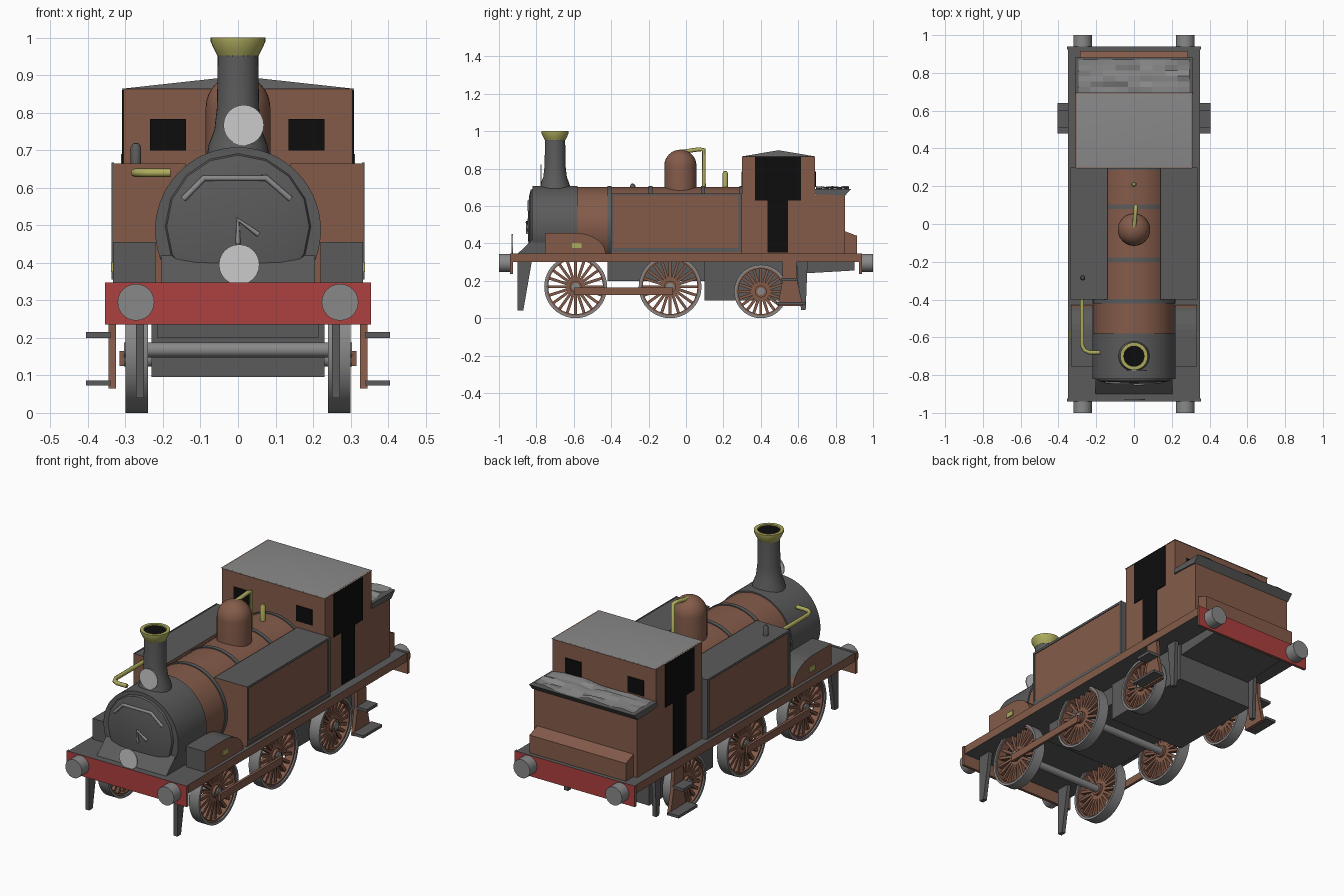
import bpy, bmesh, math, random
from mathutils import Matrix, Vector

random.seed(4)
cube = bpy.data.objects.get("Cube")
if cube:
    bpy.data.objects.remove(cube, do_unlink=True)


def material(name, r, g, b):
    m = bpy.data.materials.new(name)
    m.use_nodes = True
    m.diffuse_color = (r, g, b, 1)
    node = m.node_tree.nodes["Principled BSDF"]
    node.inputs["Base Color"].default_value = (r, g, b, 1)
    node.inputs["Roughness"].default_value = 0.8
    return m


BROWN = material("brown paint", 0.23, 0.105, 0.068)
DARK = material("dark grey", 0.105, 0.105, 0.105)
MID = material("mid grey", 0.25, 0.25, 0.25)
PALE = material("pale lamp", 0.6, 0.6, 0.6)
BRASS = material("brass", 0.42, 0.41, 0.11)
BLACK = material("black", 0.004, 0.004, 0.004)
RED = material("red beam", 0.42, 0.05, 0.05)


def finish(name, bm, mat, rules=(), smooth=False):
    """rules: (axis index, sign, material) for faces looking that way."""
    bmesh.ops.recalc_face_normals(bm, faces=bm.faces)
    me = bpy.data.meshes.new(name)
    me.materials.append(mat)
    for i, (axis, sign, m) in enumerate(rules):
        me.materials.append(m)
        for f in bm.faces:
            if f.normal[axis] * sign > 0.5:
                f.material_index = i + 1
    bm.to_mesh(me)
    bm.free()
    ob = bpy.data.objects.new(name, me)
    bpy.context.collection.objects.link(ob)
    if smooth:
        bpy.ops.object.select_all(action="DESELECT")
        ob.select_set(True)
        bpy.context.view_layer.objects.active = ob
        bpy.ops.object.shade_smooth_by_angle(angle=math.radians(35))
    return ob


def prism(name, pts, axis, a, b, mat, rules=(), smooth=False):
    """Extrude a profile along x (points are y,z) or y (points are x,z)."""
    bm = bmesh.new()
    place = (lambda t, p: (t, *p)) if axis == "x" else (lambda t, p: (p[0], t, p[1]))
    ends = [[bm.verts.new(place(t, p)) for p in pts] for t in (a, b)]
    for e in ends:
        bm.faces.new(e)
    n = len(pts)
    for i in range(n):
        j = (i + 1) % n
        bm.faces.new((ends[0][i], ends[0][j], ends[1][j], ends[1][i]))
    return finish(name, bm, mat, rules, smooth)


def box(name, x, y, z, mat, rules=()):
    pts = [(y[0], z[0]), (y[1], z[0]), (y[1], z[1]), (y[0], z[1])]
    return prism(name, pts, "x", x[0], x[1], mat, rules)


def lathe(name, profile, axis, loc, mat, steps=32, closed=False):
    """Spin (radius, height) points; height runs along the axis."""
    bm = bmesh.new()
    vs = [bm.verts.new((r, 0, h)) for r, h in profile]
    pairs = list(zip(vs, vs[1:])) + ([(vs[-1], vs[0])] if closed else [])
    es = [bm.edges.new(p) for p in pairs]
    bmesh.ops.spin(bm, geom=vs + es, cent=(0, 0, 0), axis=(0, 0, 1),
                   angle=math.tau, steps=steps)
    bmesh.ops.remove_doubles(bm, verts=bm.verts, dist=1e-5)
    rot = Vector(axis).to_track_quat("Z", "Y").to_matrix().to_4x4()
    bm.transform(Matrix.Translation(loc) @ rot)
    return finish(name, bm, mat, smooth=True)


def rod(name, axis, loc, r, length, mat, steps=24):
    return lathe(name, [(0, 0), (r, 0), (r, length), (0, length)], axis, loc, mat, steps)


def pipe(name, points, r, mat):
    cu = bpy.data.curves.new(name, "CURVE")
    cu.dimensions = "3D"
    cu.bevel_depth, cu.bevel_resolution, cu.use_fill_caps = r, 2, True
    sp = cu.splines.new("POLY")
    sp.points.add(len(points) - 1)
    for p, co in zip(sp.points, points):
        p.co = (*co, 1)
    cu.materials.append(mat)
    ob = bpy.data.objects.new(name, cu)
    bpy.context.collection.objects.link(ob)
    bpy.ops.object.select_all(action="DESELECT")
    ob.select_set(True)
    bpy.context.view_layer.objects.active = ob
    bpy.ops.object.convert(target="MESH")


X, Y, Z = (1, 0, 0), (0, 1, 0), (0, 0, 1)
UP, DOWN = (2, 1, DARK), (2, -1, DARK)

# Footplate, buffer beams and underframe
box("footplate", (-0.35, 0.35), (-0.93, 0.93), (0.3, 0.345), BROWN, [UP, DOWN])
for s, end in ((-1, "front"), (1, "rear")):
    box(end + "_beam", (-0.355, 0.355), sorted((s * 0.925, s * 0.94)), (0.235, 0.347),
        BROWN, [(1, s, RED), UP])
    for x in (-0.272, 0.272):
        rod(end + "_buffer", (0, s, 0), (x, s * 0.938, 0.295), 0.049, 0.062, MID)
box("middle_frame", (-0.215, 0.215), (-0.42, 0.1), (0.2, 0.3), DARK)
box("rear_frame", (-0.23, 0.23), (0.1, 0.64), (0.095, 0.3), DARK)
prism("rear_drag_box", [(0.64, 0.24), (0.9, 0.255), (0.9, 0.3), (0.64, 0.3)], "x",
      -0.22, 0.22, DARK)

# Boiler, smokebox and bands share one arched section
def arch(name, r, y0, y1, mat):
    pts = []
    for i in range(49):
        a = math.radians(-50 + 280 * i / 48)
        pts.append((r * math.cos(a), max(0.32, 0.487 + r * math.sin(a))))
    prism(name, pts, "y", y0, y1, mat, smooth=True)


arch("boiler", 0.214, -0.6, 0.31, BROWN)
arch("smokebox", 0.221, -0.82, -0.58, DARK)
for y in (-0.42, -0.2, 0.08, 0.285):
    arch("boiler_band", 0.219, y, y + 0.022, DARK)
prism("smokebox_saddle", [(-0.9, 0.345), (-0.82, 0.42), (-0.58, 0.42), (-0.58, 0.345)],
      "x", -0.205, 0.205, DARK)
lathe("smokebox_door", [(0.195, 0), (0.19, 0.012), (0.15, 0.022), (0, 0.03)],
      (0, -1, 0), (0, -0.818, 0.497), DARK, 16)
pipe("door_strap", [(-0.145, -0.838, 0.57), (-0.09, -0.84, 0.626), (0.075, -0.84, 0.626),
                    (0.14, -0.838, 0.57)], 0.008, MID)
pipe("door_handle", [(0, -0.847, 0.45), (0, -0.85, 0.515), (0.055, -0.847, 0.475)],
     0.007, MID)

# Chimney, dome and fittings
lathe("chimney", [(0.085, -0.02), (0.078, 0.02), (0.063, 0.06), (0.056, 0.12), (0.054, 0.26)],
      Z, (0, -0.7, 0.695), DARK)
lathe("chimney_cap", [(0.055, 0), (0.06, 0.01), (0.073, 0.037), (0.073, 0.048),
                      (0.055, 0.048), (0.05, 0)], Z, (0, -0.7, 0.952), BRASS, closed=True)
rod("chimney_opening", Z, (0, -0.7, 0.95), 0.054, 0.044, BLACK)
dome = [(0.086, 0)] + [(0.086 * math.cos(a * math.pi / 16), 0.165 + 0.086 * math.sin(a * math.pi / 16))
                       for a in range(8)] + [(0, 0.251)]
lathe("dome", dome, Z, (0, -0.03, 0.65), BROWN)
pipe("safety_pipe", [(0, -0.03, 0.888), (0.008, 0.07, 0.903), (0.01, 0.095, 0.9),
                     (0.01, 0.095, 0.69)], 0.011, BRASS)
lathe("whistle", [(0.014, 0), (0.014, 0.09), (0.008, 0.1), (0, 0.103)], Z, (0, 0.21, 0.685), BRASS, 12)
lathe("tank_vent", [(0.014, 0), (0.014, 0.045), (0.008, 0.055), (0, 0.057)],
      Z, (-0.272, -0.285, 0.663), DARK, 12)
pipe("ejector_pipe", [(-0.275, -0.39, 0.64), (-0.275, -0.64, 0.64), (-0.262, -0.668, 0.64),
                      (-0.235, -0.68, 0.64), (-0.18, -0.68, 0.64)], 0.011, BRASS)
rod("upper_lamp", (0, -1, 0), (0.015, -0.772, 0.767), 0.054, 0.006, PALE)
rod("lower_lamp", (0, -1, 0), (0.003, -0.926, 0.395), 0.054, 0.006, PALE)

# Cab with hipped roof
box("cab", (-0.305, 0.305), (0.3, 0.69), (0.345, 0.865), BROWN)
bm = bmesh.new()
bmesh.ops.create_cone(bm, cap_ends=True, segments=4, radius1=math.sqrt(0.5), radius2=0, depth=1,
                      matrix=Matrix.Rotation(math.pi / 4, 4, "Z"))
bm.transform(Matrix.Translation((0, 0.495, 0.881)) @ Matrix.Diagonal((0.62, 0.4, 0.034, 1)))
finish("cab_roof", bm, MID, smooth=True)
for x in (-0.187, 0.183):
    for y in (0.3, 0.69):
        box("cab_window", (x - 0.048, x + 0.048), (y - 0.004, y + 0.004), (0.7, 0.783), BLACK)

# Bunker with flared rim, rear locker and coal
box("bunker", (-0.305, 0.305), (0.68, 0.85), (0.345, 0.66), BROWN)
prism("bunker_rim", [(0.688, 0.663), (0.85, 0.655), (0.882, 0.69), (0.688, 0.69)], "x",
      -0.312, 0.312, DARK)
prism("rear_locker", [(0.84, 0.345), (0.915, 0.345), (0.915, 0.44), (0.85, 0.465)], "x",
      -0.285, 0.285, BROWN)
bm = bmesh.new()
bmesh.ops.create_grid(bm, x_segments=9, y_segments=6, size=0.5)
for v in bm.verts:
    v.co.z = random.uniform(0, 0.018)
bm.transform(Matrix.Translation((0, 0.783, 0.689)) @ Matrix.Diagonal((0.59, 0.175, 1, 1)))
finish("coal", bm, MID)


# Spoked wheel, built around its axle
def wheel(s, y, r):
    loc = (s * 0.27, y, r)
    def ring(name, r0, r1, w, mat):
        lathe(name, [(r0, -w), (r1, -w), (r1, w), (r0, w)], X, loc, mat, 40, True)
    ring("wheel_tyre", r - 0.013, r, 0.03, MID)
    ring("wheel_rim", r - 0.022, r - 0.012, 0.022, BROWN)
    rod("wheel_hub", (s, 0, 0), (s * 0.245, y, r), 0.032, 0.052, BROWN)
    rod("wheel_cap", (s, 0, 0), (s * 0.29, y, r), 0.02, 0.014, MID)
    bm = bmesh.new()
    for k in range(20):
        m = (Matrix.Translation(loc) @ Matrix.Rotation(math.tau * k / 20, 4, "X")
             @ Matrix.Translation((0, 0, r / 2)) @ Matrix.Diagonal((0.024, 0.015, r - 0.034, 1)))
        bmesh.ops.create_cube(bm, size=1, matrix=m)
    finish("wheel_spokes", bm, BROWN)


AXLES = ((-0.59, 0.168), (-0.085, 0.168), (0.4, 0.143))
for y, r in AXLES:
    rod("axle", X, (-0.26, y, r), 0.02, 0.52, MID)

# Parts repeated on both sides
for s in (-1, 1):
    def span(a, b):
        return sorted((s * a, s * b))

    for y, r in AXLES:
        wheel(s, y, r)
    box("coupling_rod", span(0.302, 0.316), (-0.6, -0.07), (0.125, 0.165), BROWN)

    box("side_tank", span(0.14, 0.333), (-0.4, 0.3), (0.345, 0.665), BROWN, [UP, (1, 1, DARK)])
    for y, z in (((-0.4, 0.3), (0.355, 0.375)), ((-0.4, 0.3), (0.655, 0.667)),
                 ((-0.4, -0.388), (0.355, 0.665)), ((0.282, 0.3), (0.355, 0.665))):
        box("tank_edging", span(0.33, 0.337), y, z, DARK)

    arc = [(-0.59 + 0.16 * math.sin(a * math.pi / 16), 0.345 + 0.11 * math.cos(a * math.pi / 16))
           for a in range(9)]
    prism("splasher", [(-0.755, 0.345), (-0.755, 0.455)] + arc, "x", s * 0.22, s * 0.333,
          BROWN, [UP, (1, -1, DARK)])
    box("brass_plate", span(0.332, 0.338), (-0.61, -0.56), (0.375, 0.402), BRASS)

    box("door_opening", span(0.303, 0.309), (0.37, 0.615), (0.63, 0.862), BLACK)
    box("door_gap", span(0.303, 0.309), (0.437, 0.545), (0.35, 0.63), BLACK)

    prism("front_guard_iron", [(-0.9, 0.04), (-0.87, 0.04), (-0.825, 0.3), (-0.9, 0.3)],
          "x", s * 0.25, s * 0.272, DARK)
    prism("rear_guard_iron", [(0.615, 0.045), (0.64, 0.045), (0.65, 0.3), (0.59, 0.3)],
          "x", s * 0.25, s * 0.272, DARK)

    prism("step_plate", [(0.49, 0.065), (0.625, 0.065), (0.595, 0.2), (0.59, 0.3), (0.515, 0.3),
                         (0.515, 0.2)], "x", s * 0.325, s * 0.345, BROWN)
    box("upper_step", span(0.34, 0.405), (0.51, 0.6), (0.2, 0.216), DARK)
    box("lower_step", span(0.34, 0.405), (0.48, 0.64), (0.073, 0.087), DARK)
